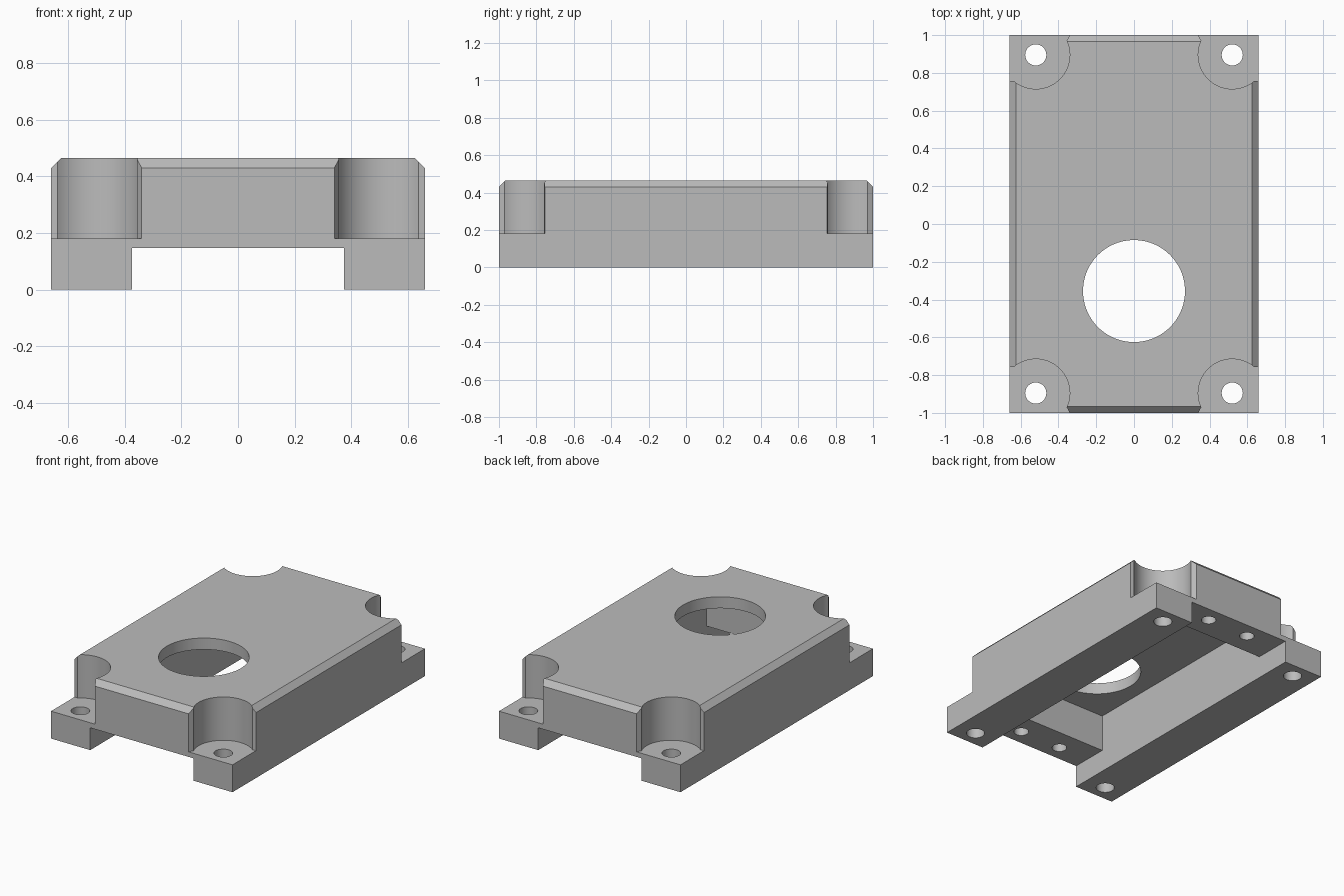
import bpy, bmesh
from math import cos, sin, atan2, pi

cube = bpy.data.objects.get("Cube")
if cube:
    bpy.data.objects.remove(cube, do_unlink=True)

HALF_X, HALF_Y, HEIGHT = 0.66, 1.0, 0.465
CHANNEL_X, CHANNEL_Z = 0.375, 0.147
BOLT_X, BOLT_Y = 0.52, 0.895

grey = bpy.data.materials.new("machined grey")
grey.use_nodes = True
colour = (0.5, 0.5, 0.5, 1)
grey.diffuse_color = colour
grey.node_tree.nodes["Principled BSDF"].inputs["Base Color"].default_value = colour


def prism(name, points, z0, z1):
    """Extrude a flat outline from z0 to z1."""
    bm = bmesh.new()
    base = bm.faces.new([bm.verts.new((x, y, z0)) for x, y in points])
    top = bmesh.ops.extrude_face_region(bm, geom=[base])["geom"]
    verts = [v for v in top if isinstance(v, bmesh.types.BMVert)]
    bmesh.ops.translate(bm, vec=(0, 0, z1 - z0), verts=verts)
    bmesh.ops.recalc_face_normals(bm, faces=bm.faces)
    mesh = bpy.data.meshes.new(name)
    bm.to_mesh(mesh)
    bm.free()
    mesh.materials.append(grey)
    obj = bpy.data.objects.new(name, mesh)
    bpy.context.collection.objects.link(obj)
    return obj


def rectangle(x, y):
    return [(-x, -y), (x, -y), (x, y), (-x, y)]


def arc(cx, cy, r, start=0, end=2 * pi, n=64):
    return [(cx + r * cos(start + (end - start) * i / n),
             cy + r * sin(start + (end - start) * i / n)) for i in range(n)]


# Block with chamfered top edges
housing = prism("housing", rectangle(HALF_X, HALF_Y), 0, HEIGHT)
bm = bmesh.new()
bm.from_mesh(housing.data)
rim = [e for e in bm.edges if all(v.co.z > HEIGHT - 0.01 for v in e.verts)]
bmesh.ops.bevel(bm, geom=rim, offset=0.035, segments=1, affect='EDGES')
bm.to_mesh(housing.data)
bm.free()


def cut(name, points, z0, z1):
    """Subtract a prism from the housing."""
    cutter = prism(name, points, z0, z1)
    cutter.hide_render = True
    mod = housing.modifiers.new(name, 'BOOLEAN')
    mod.operation = 'DIFFERENCE'
    mod.solver = 'EXACT'
    mod.object = cutter
    bpy.context.view_layer.objects.active = housing
    bpy.ops.object.modifier_apply(modifier=name)
    bpy.data.objects.remove(cutter, do_unlink=True)


# Underside channel, inner pocket and round opening
cut("channel", rectangle(CHANNEL_X, 1.2), -0.1, CHANNEL_Z)
cut("pocket", rectangle(CHANNEL_X, 0.75), -0.1, 0.39)
cut("opening", arc(0, -0.355, 0.27, n=96), 0.2, 0.6)

# Corner recess outline: scooped arc with slightly flared ends
start = atan2(0.97 - BOLT_Y, -0.164)
end = atan2(-0.138, 0.117) + 2 * pi
recess = arc(BOLT_X, BOLT_Y, 0.18, start, end, 48)
recess += [(0.637, 0.758), (0.66, 0.755), (0.8, 0.755),
           (0.8, 1.1), (0.34, 1.1), (0.34, 1.0)]

# Corner recesses, bolt holes and blind screw holes
for sx in (-1, 1):
    for sy in (-1, 1):
        cut("recess", [(sx * x, sy * y) for x, y in recess], 0.18, 0.6)
        cut("bolt_hole", arc(sx * BOLT_X, sy * BOLT_Y, 0.056, n=32), -0.1, 0.3)
        cut("screw_hole", arc(sx * 0.153, sy * BOLT_Y, 0.045, n=32), 0.05, 0.36)

# Smooth round walls, keep edges crisp
bpy.ops.object.select_all(action='DESELECT')
housing.select_set(True)
bpy.context.view_layer.objects.active = housing
bpy.ops.object.shade_smooth_by_angle(angle=pi / 9)
